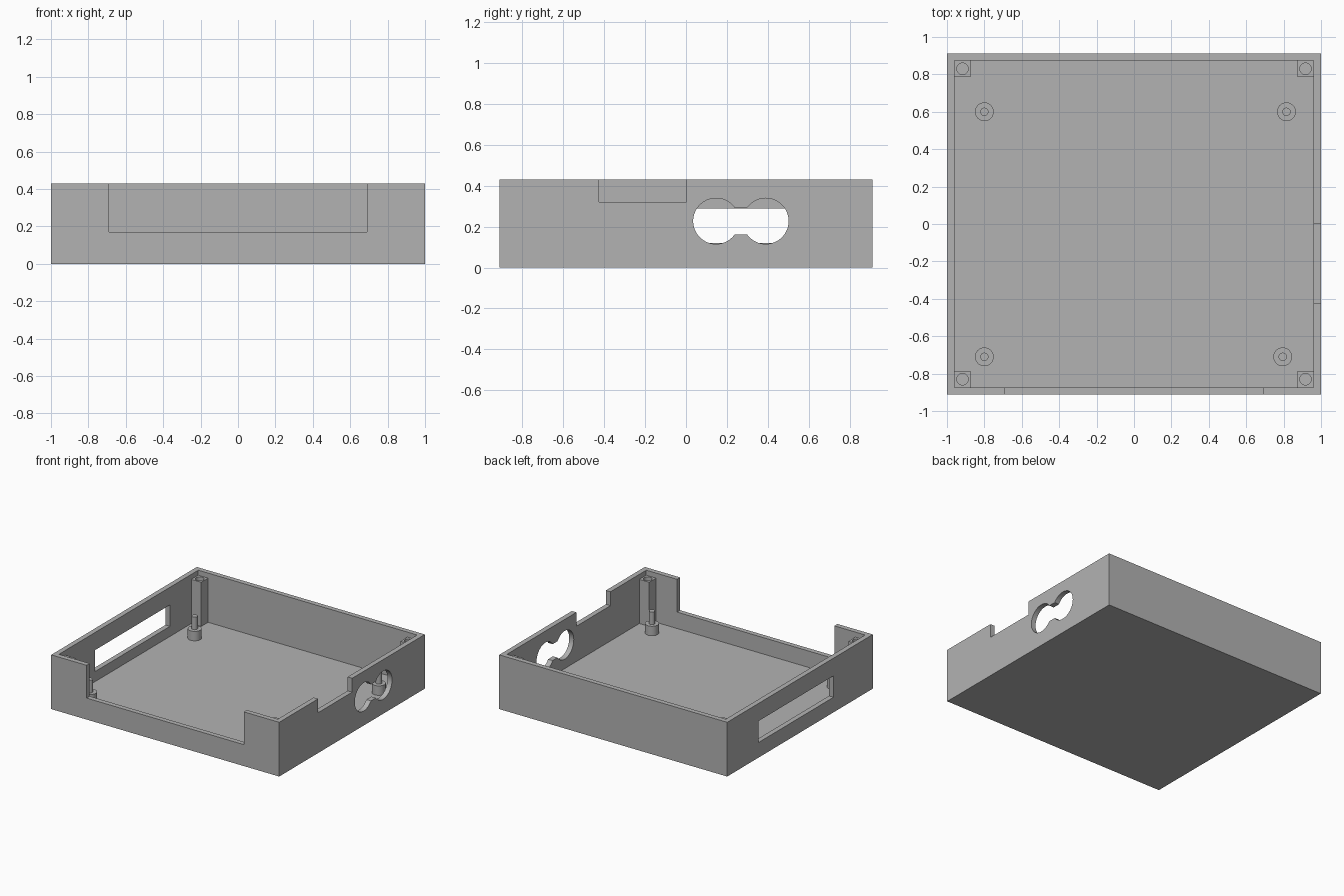
import bpy, math

old = bpy.data.objects.get("Cube")
if old:
    bpy.data.objects.remove(old, do_unlink=True)

grey = bpy.data.materials.new("plain grey")
grey.use_nodes = True
colour = (0.45, 0.45, 0.45, 1)
grey.diffuse_color = colour
grey.node_tree.nodes["Principled BSDF"].inputs["Base Color"].default_value = colour

HEIGHT, FLOOR = 0.43, 0.04
INNER_X, INNER_Y = 0.96, 0.873


def finish(obj, name):
    obj.name = name
    obj.data.materials.append(grey)
    return obj


def box(name, x, y, z):
    """Box spanning the given (low, high) ranges."""
    bpy.ops.mesh.primitive_cube_add(size=1, location=[sum(r) / 2 for r in (x, y, z)])
    obj = bpy.context.object
    obj.scale = [r[1] - r[0] for r in (x, y, z)]
    bpy.ops.object.transform_apply(location=False, rotation=False, scale=True)
    return finish(obj, name)


def cylinder(name, radius, depth, centre, rotation=(0, 0, 0), sides=48):
    bpy.ops.mesh.primitive_cylinder_add(
        vertices=sides, radius=radius, depth=depth, location=centre, rotation=rotation)
    return finish(bpy.context.object, name)


def cut(target, cutter):
    """Subtract the cutter, then discard it."""
    cutter.hide_render = True
    mod = target.modifiers.new("cut", "BOOLEAN")
    mod.operation, mod.solver, mod.object = "DIFFERENCE", "EXACT", cutter
    bpy.context.view_layer.objects.active = target
    bpy.ops.object.modifier_apply(modifier=mod.name)
    bpy.data.objects.remove(cutter, do_unlink=True)


def smooth(obj):
    bpy.ops.object.select_all(action="DESELECT")
    obj.select_set(True)
    bpy.context.view_layer.objects.active = obj
    bpy.ops.object.shade_smooth_by_angle(angle=math.radians(30))


# Open tray
tray = box("tray", (-1, 1), (-0.912, 0.912), (0, HEIGHT))
cut(tray, box("cavity", (-INNER_X, INNER_X), (-INNER_Y, INNER_Y), (FLOOR, 1)))

# Front opening, left rim notch and right window
cut(tray, box("front_opening", (-0.69, 0.69), (-1.1, -0.8), (0.17, 1)))
cut(tray, box("rim_notch", (0.9, 1.1), (-0.425, 0.002), (0.32, 1)))
cut(tray, box("side_window", (-1.1, -0.9), (-0.42, 0.52), (0.12, 0.29)))

# Two round ports joined by a short bridge
for y in (0.147, 0.39):
    cut(tray, cylinder("round_port", 0.112, 0.2, (1, y, 0.227), (0, math.pi / 2, 0), 64))
cut(tray, box("port_bridge", (0.9, 1.1), (0.235, 0.302), (0.161, 0.291)))
smooth(tray)

# Drilled screw posts in the corners
POST, POST_TOP = 0.086, 0.39
for side, sx in (("left", 1), ("right", -1)):
    for end, sy in (("back", 1), ("front", -1)):
        xs = sorted((sx * INNER_X, sx * (INNER_X - POST)))
        ys = sorted((sy * INNER_Y, sy * (INNER_Y - POST)))
        post = box(f"screw_post_{end}_{side}", xs, ys, (FLOOR, POST_TOP))
        cut(post, cylinder("screw_hole", 0.031, 0.4,
                           (sum(xs) / 2, sum(ys) / 2, POST_TOP), sides=32))
        smooth(post)

# Board standoffs with locating pins
standoffs = {
    "back_right": (-0.80, 0.60),
    "back_left": (0.815, 0.60),
    "front_right": (-0.80, -0.71),
    "front_left": (0.795, -0.71),
}
for place, (x, y) in standoffs.items():
    for part, radius, low, high in (("standoff", 0.05, FLOOR, 0.115),
                                    ("pin", 0.022, 0.115, 0.215)):
        smooth(cylinder(f"{part}_{place}", radius, high - low, (x, y, (low + high) / 2)))
